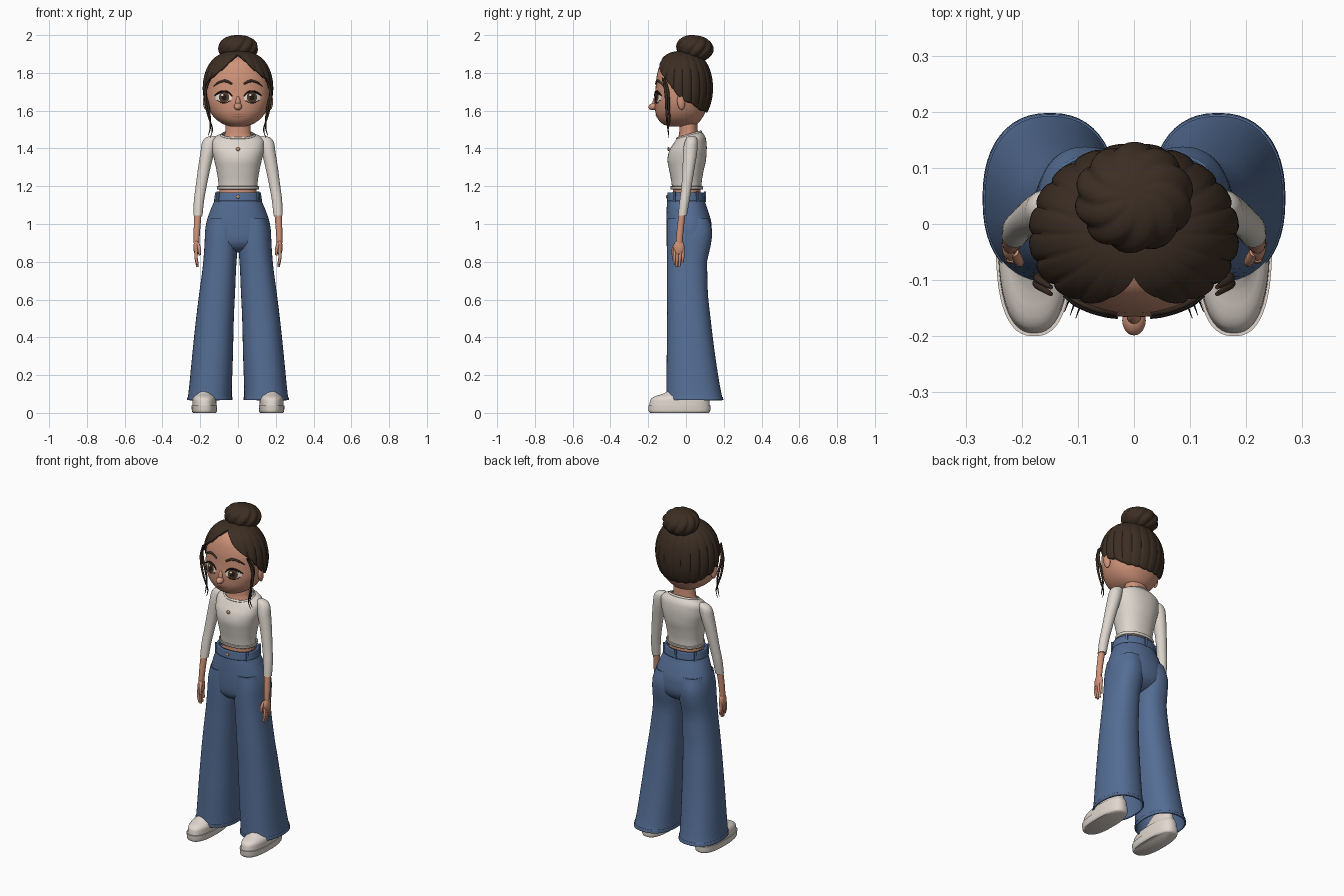
import bpy, bmesh, math
from math import sin, cos, pi, radians
from mathutils import Matrix, Vector, Euler

old = bpy.data.objects.get("Cube")
if old:
    bpy.data.objects.remove(old, do_unlink=True)

parts = []


def material(name, *rgb):
    m = bpy.data.materials.new(name)
    m.use_nodes = True
    m.diffuse_color = (*rgb, 1)
    m.node_tree.nodes["Principled BSDF"].inputs["Base Color"].default_value = (*rgb, 1)
    return m


skin = material("skin", .62, .29, .19)
hair = material("dark_brown_hair", .045, .027, .017)
cloth = material("cream_knit", .72, .67, .61)
denim = material("blue_denim", .09, .155, .3)
leather = material("off_white_leather", .75, .68, .62)
white = material("eye_white", .8, .74, .7)
brown = material("iris_brown", .09, .04, .02)
black = material("lash_black", .012, .009, .008)
pink = material("lip_pink", .48, .19, .14)
gold = material("gold", .6, .3, .14)


def finish(name, bm, mat, thick=0):
    bmesh.ops.remove_doubles(bm, verts=bm.verts, dist=1e-5)
    bmesh.ops.recalc_face_normals(bm, faces=bm.faces)
    me = bpy.data.meshes.new(name)
    bm.to_mesh(me)
    bm.free()
    me.materials.append(mat)
    ob = bpy.data.objects.new(name, me)
    bpy.context.scene.collection.objects.link(ob)
    if thick:
        mod = ob.modifiers.new("thickness", 'SOLIDIFY')
        mod.thickness, mod.offset = thick, -1
    parts.append(ob)
    return ob


def spline(rows, z):
    """Smooth, overshoot-free interpolation of the rows at height z."""
    z = min(max(z, rows[0][0]), rows[-1][0])
    i = max(k for k in range(len(rows) - 1) if rows[k][0] <= z)
    h = rows[i + 1][0] - rows[i][0]
    t = (z - rows[i][0]) / h
    out = []
    for c in range(1, len(rows[0])):
        def slope(k):
            return (rows[k + 1][c] - rows[k][c]) / (rows[k + 1][0] - rows[k][0])

        def tangent(k):
            a, b = slope(max(k - 1, 0)), slope(min(k, len(rows) - 2))
            return 2 * a * b / (a + b) if a * b > 0 else 0
        p, q = rows[i][c], rows[i + 1][c]
        out.append(p + (q - p) * t * t * (3 - 2 * t)
                   + h * t * (1 - t) * (tangent(i) * (1 - t) - tangent(i + 1) * t))
    return out


def skin_grid(bm, grid, wrap=True):
    vs = [[bm.verts.new(p) for p in row] for row in grid]
    n = len(vs[0])
    for a, b in zip(vs, vs[1:]):
        for j in range(n if wrap else n - 1):
            k = (j + 1) % n
            bm.faces.new((a[j], a[k], b[k], b[j]))
    return vs


def power(v, e):
    return math.copysign(abs(v) ** (2 / e), v)


def loft(name, mat, rows, e=2, cap=True, rings=28, segs=48, s=1, thick=0, tilt=None):
    """Stack of oval rings; each row is height, centre x, half width, front y, back y."""
    rows = sorted(rows)
    grid = []
    for i in range(rings + 1):
        z = rows[0][0] + (rows[-1][0] - rows[0][0]) * (1 - cos(pi * i / rings)) / 2
        cx, hw, yf, yb = spline(rows, z)
        ring = []
        for j in range(segs):
            a = 2 * pi * j / segs
            y = (yf + yb) / 2 + (yb - yf) / 2 * power(sin(a), e)
            ring.append((s * (cx + hw * power(cos(a), e)), y, z + (tilt(y, z) if tilt else 0)))
        grid.append(ring)
    bm = bmesh.new()
    vs = skin_grid(bm, grid)
    if cap:
        bm.faces.new(vs[0])
        bm.faces.new(vs[-1])
    return finish(name, bm, mat, thick)


def solid(name, mat, loc, size, rot=(0, 0, 0), box=False):
    bm = bmesh.new()
    if box:
        bmesh.ops.create_cube(bm, size=1)
    else:
        bmesh.ops.create_uvsphere(bm, u_segments=24, v_segments=16, radius=1)
    bm.transform(Matrix.LocRotScale(Vector(loc), Euler(rot), Vector(size)))
    return finish(name, bm, mat)


def tube(name, mat, pts, radius, taper=None):
    cu = bpy.data.curves.new(name, 'CURVE')
    cu.dimensions, cu.bevel_depth, cu.bevel_resolution = '3D', radius, 3
    cu.use_fill_caps, cu.resolution_u = True, 6
    sp = cu.splines.new('BEZIER')
    sp.bezier_points.add(len(pts) - 1)
    for i, (bp, p) in enumerate(zip(sp.bezier_points, pts)):
        bp.co = p
        bp.handle_left_type = bp.handle_right_type = 'AUTO'
        bp.radius = taper[i] if taper else 1
    ob = bpy.data.objects.new(name, cu)
    bpy.context.scene.collection.objects.link(ob)
    cu.materials.append(mat)
    bpy.ops.object.select_all(action='DESELECT')
    ob.select_set(True)
    bpy.context.view_layer.objects.active = ob
    bpy.ops.object.convert(target='MESH')
    parts.append(bpy.context.view_layer.objects.active)


# Head and face
head = [(1.515, 0, .035, -.085, .03), (1.53, 0, .08, -.125, .06), (1.56, 0, .122, -.15, .085),
        (1.6, 0, .15, -.163, .105), (1.65, 0, .166, -.166, .115), (1.7, 0, .17, -.162, .122),
        (1.76, 0, .167, -.158, .122), (1.82, 0, .145, -.146, .112), (1.87, 0, .1, -.118, .08),
        (1.9, 0, .04, -.065, .03)]
FACE = 2.2
loft("head", skin, head, FACE, rings=44, segs=64)


def on_face(x, z, lift):
    cx, hw, yf, yb = spline(head, z)
    side = max(0, 1 - (abs(x) / hw) ** FACE) ** (1 / FACE)
    return (x, (yf + yb) / 2 - (yb - yf) / 2 * side - lift, z)


def patch(name, mat, x, z, rx, rz, lift):
    bm = bmesh.new()
    skin_grid(bm, [[on_face(x + rx * k / 5 * cos(a * pi / 16), z + rz * k / 5 * sin(a * pi / 16), lift)
                    for a in range(32)] for k in range(6)])
    finish(name, bm, mat)


solid("nose", skin, (0, -.172, 1.622), (.021, .027, .019), (.25, 0, 0))
solid("nose_bridge", skin, (0, -.163, 1.645), (.013, .014, .035), (-.2, 0, 0))
patch("mouth", pink, 0, 1.573, .034, .009, .003)
tube("mouth_line", skin, [on_face(x, 1.573, .003) for x in (-.03, 0, .03)], .0015)
for s, side in ((1, "left"), (-1, "right")):
    patch(side + "_eye_white", white, s * .076, 1.671, .044, .03, .002)
    patch(side + "_iris", brown, s * .074, 1.671, .027, .029, .004)
    patch(side + "_pupil", black, s * .074, 1.671, .014, .016, .0055)
    patch(side + "_eye_glint", white, s * .074 - .009, 1.683, .006, .006, .007)
    lid = ((.03, 1.676), (.05, 1.696), (.076, 1.703), (.103, 1.694), (.125, 1.678))
    tube(side + "_upper_lash", black, [on_face(s * x, z, .004) for x, z in lid], .0048, (.5, 1, 1.1, 1, .4))
    low = ((.04, 1.652), (.076, 1.64), (.112, 1.656))
    tube(side + "_lower_lash", black, [on_face(s * x, z, .002) for x, z in low], .002)
    for k in range(3):
        p = Vector(on_face(s * (.096 + k * .01), 1.695 - k * .006, .004))
        tube(side + "_lash_tip", black, [p, p + Vector((s * .008, -.022, .006))], .0018, (1, .3))
    brow = ((.032, 1.742), (.065, 1.757), (.1, 1.75), (.13, 1.729))
    tube(side + "_brow", hair, [on_face(s * x, z, .001) for x, z in brow], .0065, (.8, 1.1, .9, .3))
    solid(side + "_ear", skin, (s * .171, -.026, 1.647), (.014, .021, .043), (.12, 0, s * .2))

# Hair cap, pulled back in ridged locks below a centre parting
hairline = [(0, 22), (12, 36), (30, 57), (60, 79), (75, 95), (90, 108), (110, 115), (135, 126), (180, 130)]
bm = bmesh.new()
grid = []
for i in range(27):
    row = []
    for j in range(160):
        a = 2 * pi * j / 160
        turn = math.degrees(min(a, 2 * pi - a))
        lock = abs(sin(10 * a))
        phi = radians(spline(hairline, turn)[0] + 2.5 * lock * turn / 180) * i / 26
        r = sin(phi) ** .75 * (1 - .035 * (1 - lock) ** 2 * sin(phi))
        row.append((.188 * r * sin(a), -.018 - .162 * r * cos(a), 1.72 + .196 * cos(phi)))
    grid.append(row)
skin_grid(bm, grid)
finish("hair_cap", bm, hair, .016)

# Twisted bun
bm = bmesh.new()
grid = []
for i in range(29):
    phi = pi * i / 28
    row = []
    for j in range(120):
        a = 2 * pi * j / 120
        r = sin(phi) ** .85 * (.92 + .1 * abs(sin(5 * a + 2.2 * phi)))
        row.append((.105 * r * cos(a), .098 * r * sin(a), .068 * cos(phi)))
    grid.append(row)
skin_grid(bm, grid)
bm.transform(Matrix.Translation((0, .047, 1.931)) @ Matrix.Rotation(radians(-8), 4, 'X'))
finish("hair_bun", bm, hair)

# Loose strands framing the face
for s, side in ((1, "left"), (-1, "right")):
    for k in (0, 1):
        d = k * .012
        path = [(.148, -.125 + d, 1.775), (.172, -.108 + d, 1.7), (.168 - d, -.104 + d, 1.62),
                (.147, -.1 + d, 1.54), (.136 + d, -.095, 1.5), (.147 + d, -.09, 1.455 + d)]
        tube(side + "_strand", hair, [(s * x, y, z) for x, y, z in path], .0065, (.6, 1.2, 1, .7, .5, .2))

# Neck and midriff
loft("neck", skin, [(1.38, 0, .088, -.045, .078), (1.45, 0, .08, -.042, .072),
                    (1.48, 0, .068, -.036, .063), (1.57, 0, .063, -.034, .06)])
loft("midriff", skin, [(1.1, 0, .1, -.072, .08), (1.25, 0, .096, -.068, .075)])


# Cropped top
def scoop(y, z):
    return max(0, (z - 1.38) / .08) * .25 * y


loft("top_body", cloth, [(1.185, 0, .102, -.073, .081), (1.22, 0, .104, -.077, .083),
                         (1.29, 0, .115, -.09, .095), (1.34, 0, .126, -.098, .106),
                         (1.4, 0, .138, -.086, .11), (1.435, 0, .138, -.068, .105),
                         (1.458, 0, .118, -.054, .09), (1.468, 0, .086, -.047, .079)],
     2.2, cap=False, thick=.006, tilt=scoop)
loft("top_neck_trim", cloth, [(1.46, 0, .09, -.05, .082), (1.466, 0, .093, -.053, .085),
                              (1.473, 0, .086, -.047, .079)], 2.2, cap=False, rings=8, thick=.005, tilt=scoop)
loft("top_hem_trim", cloth, [(1.185, 0, .104, -.075, .083), (1.2, 0, .107, -.078, .086)],
     2.2, cap=False, rings=4, thick=.006)
solid("pendant", gold, (0, -.092, 1.397), (.011, .006, .011))

# Arms, hands, trouser legs and shoes
for s, side in ((1, "left"), (-1, "right")):
    loft(side + "_sleeve", cloth, [(1.045, .212, .024, -.042, .005), (1.12, .207, .027, -.034, .018),
         (1.2, .195, .029, -.024, .03), (1.3, .178, .033, -.018, .046), (1.39, .16, .037, -.015, .06),
         (1.43, .152, .039, -.008, .062), (1.455, .143, .032, .002, .057), (1.466, .135, .014, .015, .045)], s=s)
    loft(side + "_forearm", skin, [(.89, .22, .014, -.054, -.018), (.93, .219, .016, -.052, -.016),
                                   (1.08, .211, .02, -.036, 0)], s=s, segs=24)
    solid(side + "_palm", skin, (s * .22, -.037, .875), (.016, .029, .042))
    for k, tip in enumerate((.785, .772, .776, .795)):
        y = -.06 + k * .015
        tube(side + "_finger", skin, [(s * .22, y, .865), (s * .222, y - .002, .825), (s * .215, y - .004, tip)],
             .0085, (1, 1, .7))
    tube(side + "_thumb", skin, [(s * .214, -.05, .9), (s * .205, -.066, .87), (s * .203, -.07, .835)],
         .009, (1, 1, .7))
    loft(side + "_trouser_leg", denim, [(.07, .15, .118, -.105, .196), (.1, .148, .115, -.104, .188),
         (.3, .135, .108, -.102, .155), (.5, .122, .1, -.1, .13), (.65, .109, .094, -.1, .115),
         (.8, .096, .088, -.1, .112), (.88, .09, .088, -.102, .13), (.95, .087, .087, -.102, .138),
         (1.03, .078, .078, -.098, .122)], 2.3, cap=False, s=s, thick=.006)
    loft(side + "_hem", denim, [(.068, .15, .12, -.107, .198), (.085, .149, .119, -.107, .195)],
         2.3, cap=False, s=s, rings=3, thick=.008)
    loft(side + "_shoe_sole", leather, [(0, .178, .06, -.19, .12), (.008, .178, .066, -.197, .128),
                                        (.04, .178, .068, -.2, .13)], 2.5, s=s, rings=10)
    loft(side + "_shoe_upper", leather, [(.038, .178, .064, -.195, .126), (.07, .178, .063, -.188, .124),
         (.088, .178, .056, -.165, .118), (.1, .177, .044, -.125, .11), (.15, .175, .036, -.04, .1)],
         2.4, s=s)

# Trouser hips, waistband, loops and button
loft("trouser_hips", denim, [(.85, 0, .03, -.03, .04), (.87, 0, .12, -.075, .09), (.91, 0, .17, -.099, .128),
     (.95, 0, .175, -.103, .137), (1, 0, .169, -.104, .135), (1.06, 0, .151, -.103, .12),
     (1.12, 0, .126, -.1, .1), (1.135, 0, .12, -.097, .096)], 2.2)
loft("waistband", denim, [(1.122, 0, .127, -.102, .102), (1.168, 0, .121, -.097, .097)],
     2.2, cap=False, rings=4, thick=.012)
for deg in (35, 90, 145, 215, 270, 325):
    if deg != 270:
        a = radians(deg)
        loc = (.126 * power(cos(a), 2.2), .101 * power(sin(a), 2.2), 1.145)
        solid("belt_loop", denim, loc, (.01, .014, .056), (0, 0, a), box=True)
solid("waist_button", gold, (0, -.101, 1.144), (.009, .005, .009))

# Smooth shading that keeps sharp edges
bpy.ops.object.select_all(action='DESELECT')
for ob in parts:
    ob.select_set(True)
bpy.context.view_layer.objects.active = parts[0]
bpy.ops.object.shade_smooth_by_angle(angle=radians(50))
